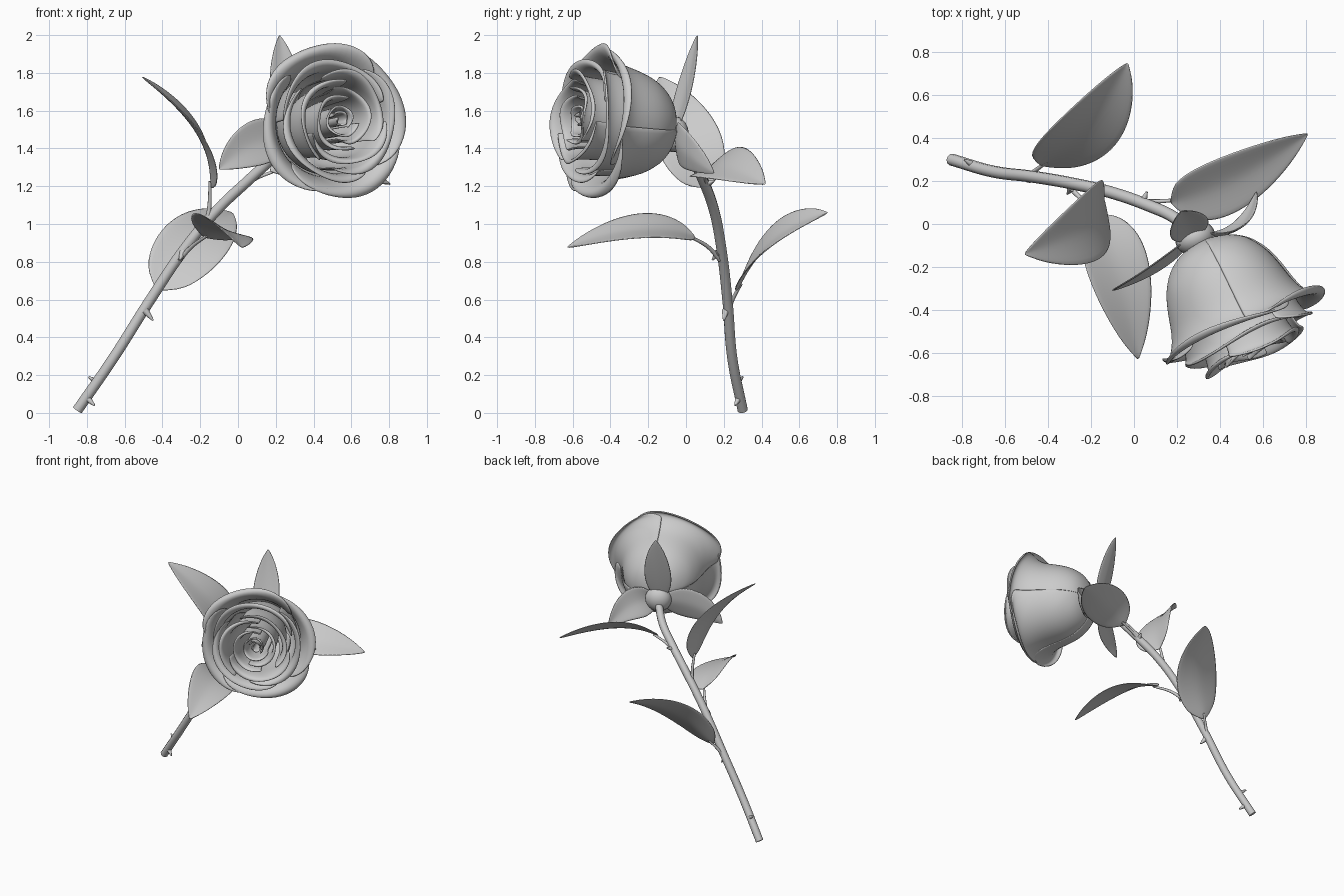
import bpy
import math
from mathutils import Vector as V

if "Cube" in bpy.data.objects:
    bpy.data.objects.remove(bpy.data.objects["Cube"])


def mesh_grid(name, rows, thick, sub=1):
    """Quad sheet from rows of points, thickened and smoothed."""
    n = len(rows[0])
    verts = [p for r in rows for p in r]
    faces = [(i * n + j, i * n + j + 1, (i + 1) * n + j + 1, (i + 1) * n + j)
             for i in range(len(rows) - 1) for j in range(n - 1)]
    me = bpy.data.meshes.new(name)
    me.from_pydata(verts, [], faces)
    for p in me.polygons:
        p.use_smooth = True
    ob = bpy.data.objects.new(name, me)
    bpy.context.collection.objects.link(ob)
    so = ob.modifiers.new("thickness", 'SOLIDIFY')
    so.thickness = thick
    so.offset = 0
    su = ob.modifiers.new("smooth", 'SUBSURF')
    su.levels = su.render_levels = sub
    return ob


def tube(name, pts, radius, taper=1.0):
    cu = bpy.data.curves.new(name, 'CURVE')
    cu.dimensions = '3D'
    cu.bevel_depth = radius
    cu.bevel_resolution = 3
    cu.resolution_u = 8
    cu.use_fill_caps = True
    sp = cu.splines.new('BEZIER')
    sp.bezier_points.add(len(pts) - 1)
    for i, (b, p) in enumerate(zip(sp.bezier_points, pts)):
        b.co = p
        b.handle_left_type = b.handle_right_type = 'AUTO'
        b.radius = 1 + (taper - 1) * i / (len(pts) - 1)
    ob = bpy.data.objects.new(name, cu)
    bpy.context.collection.objects.link(ob)
    return ob


def blade(name, base, mid, tip, across, width, fold=0.15, thick=0.008):
    """Pointed leaf or sepal bending through three points, folded at the midrib."""
    a, m, b = V(base), V(mid), V(tip)
    c = 2 * m - (a + b) / 2
    side = 1 if (b - a).cross(V(across)).z > 0 else -1
    rows = []
    for i in range(15):
        t = i / 14
        p = a * (1 - t) ** 2 + c * 2 * t * (1 - t) + b * t * t
        tan = ((c - a) * (1 - t) + (b - c) * t).normalized()
        w = V(across)
        w = (w - tan * w.dot(tan)).normalized()
        n = tan.cross(w) * side
        hw = width / 2 * max(t ** 0.55 * (1 - t) ** 0.8 / 0.41, 0.02)
        rows.append([p + w * hw * s + n * fold * hw * (abs(s) ** 1.3 - 0.5)
                     for s in (-1, -0.66, -0.33, 0, 0.33, 0.66, 1)])
    return mesh_grid(name, rows, thick)


# Stem with thorns
tube("stem", [(-0.85, 0.30, 0.015), (-0.66, 0.245, 0.29), (-0.47, 0.22, 0.59), (-0.27, 0.185, 0.885),
              (-0.10, 0.145, 1.085), (0.07, 0.085, 1.245), (0.18, 0.035, 1.35), (0.26, -0.03, 1.46)], 0.028)
for i, (p, d) in enumerate([((-0.49, 0.21, 0.54), (0.04, -0.01, -0.05)),
                            ((-0.74, 0.27, 0.16), (-0.05, 0.03, 0.03)),
                            ((-0.80, 0.28, 0.08), (0.04, -0.02, -0.04)),
                            ((-0.29, 0.17, 0.85), (-0.02, -0.03, -0.04)),
                            ((0.04, 0.10, 1.21), (0.02, 0.05, 0.02))]):
    q = V(p) + V(d)
    tube("thorn_%d" % i, [p, (V(p) + q) / 2, q], 0.02, 0.25)

# Leaves: stalk start, leaf base, middle, tip, width direction, width
leaves = [((-0.50, 0.22, 0.52), (-0.43, 0.27, 0.65), (-0.21, 0.45, 0.92), (-0.03, 0.75, 1.06), (0.3, -0.1, -0.2), 0.37),
          ((0.00, 0.11, 1.17), (0.17, 0.10, 1.28), (0.46, 0.20, 1.315), (0.81, 0.42, 1.21), (-0.1, 0.28, 0.18), 0.32),
          ((-0.16, 0.15, 1.02), (-0.14, 0.12, 1.19), (-0.21, -0.01, 1.49), (-0.51, -0.14, 1.78), (0.12, -0.95, -0.25), 0.36),
          ((-0.31, 0.18, 0.81), (-0.18, 0.05, 0.93), (-0.07, -0.23, 0.98), (0.02, -0.63, 0.875), (0.33, 0.06, -0.15), 0.33)]
for i, (s, base, mid, tip, ac, w) in enumerate(leaves):
    blade("leaf_%d" % i, base, mid, tip, ac, w)
    h = (V(s) + V(base)) / 2 + V((0, 0, 0.01))
    tube("leaf_stalk_%d" % i, [s, h, V(base) + (V(mid) - V(base)) * 0.12], 0.013, 0.6)

# Sepals
blade("sepal_top", (0.27, -0.07, 1.48), (0.25, 0.0, 1.73), (0.22, 0.06, 2.0), (0.9, 0.42, 0), 0.20)
blade("sepal_left", (0.26, -0.07, 1.46), (0.08, -0.21, 1.42), (-0.10, -0.31, 1.29), (-0.3, 0, 0.95), 0.25)
blade("sepal_right", (0.28, -0.04, 1.46), (0.47, -0.02, 1.40), (0.57, 0.15, 1.27), (0.3, 0, 0.9), 0.24)

# Flower frame: centre of base, axis, right and up
C = V((0.325, -0.08, 1.505))
A = V((0.41, -0.905, 0.09)).normalized()
U = V((0.906, 0.42, 0)).normalized()
U = (U - A * U.dot(A)).normalized()
W = A.cross(U)

# Receptacle
bpy.ops.mesh.primitive_uv_sphere_add(segments=24, ring_count=14, radius=0.1, location=(0.285, -0.065, 1.475))
rec = bpy.context.object
rec.name = "receptacle"
rec.rotation_euler = A.to_track_quat('Z', 'Y').to_euler()
rec.scale = (0.95, 0.95, 0.75)
bpy.ops.object.shade_smooth()

OUTER = [(0.02, 0.0), (0.12, 0.02), (0.195, 0.07), (0.25, 0.15), (0.28, 0.24), (0.30, 0.33),
         (0.33, 0.40), (0.37, 0.445), (0.405, 0.455), (0.42, 0.43)]
INNER = [(0.08, 0.06), (0.19, 0.12), (0.26, 0.22), (0.29, 0.32), (0.30, 0.41),
         (0.305, 0.48), (0.32, 0.53), (0.345, 0.55), (0.365, 0.54)]


def sample(prof, v):
    f = min(max(v, 0), 1) * (len(prof) - 1)
    i = min(int(f), len(prof) - 2)
    k = f - i
    return [prof[i][j] * (1 - k) + prof[i + 1][j] * k for j in (0, 1)]


def petal(name, prof, ang, half, rs, hs, spiral, drop, wave=0.03):
    """Curved petal around the flower axis; one edge tucks inside its neighbour."""
    rows = []
    for i in range(15):
        v = i / 14
        row = []
        for j in range(15):
            u = j / 7 - 1
            a = math.radians(ang + half * u)
            r, h = sample(prof, v * (1 - drop * abs(u) ** 3))
            r *= rs * (1 + spiral * u) * (1 + wave * v ** 4 * math.sin(4 * a + ang))
            h = h * hs + 0.02 * v ** 4 * math.cos(3 * a + ang)
            row.append(C + A * h + (U * math.cos(a) + W * math.sin(a)) * r)
        rows.append(row)
    return mesh_grid(name, rows, 0.012)


# Outer, middle and inner petals
for i, ang in enumerate((-70, 20, 110, 200)):
    petal("outer_petal_%d" % i, OUTER, ang, 66, 1.0 - 0.01 * (i % 2), 1.0, 0.035, 0.25)
for i, ang in enumerate((-20, 100, 220)):
    petal("second_petal_%d" % i, INNER, ang, 80, 0.90, 0.93, 0.07, 0.2)
for i, ang in enumerate((40, 160, 280)):
    petal("third_petal_%d" % i, INNER, ang, 78, 0.68, 1.05, 0.12, 0.15)
for i, ang in enumerate((0, 180)):
    petal("inner_petal_%d" % i, INNER, ang, 110, 0.43, 1.04, 0.17, 0.12)
# Spiral heart
petal("core_petal", INNER, 150, 200, 0.23, 1.0, 0.3, 0.06)
petal("heart_petal", INNER, 330, 190, 0.10, 0.98, 0.4, 0.05)
